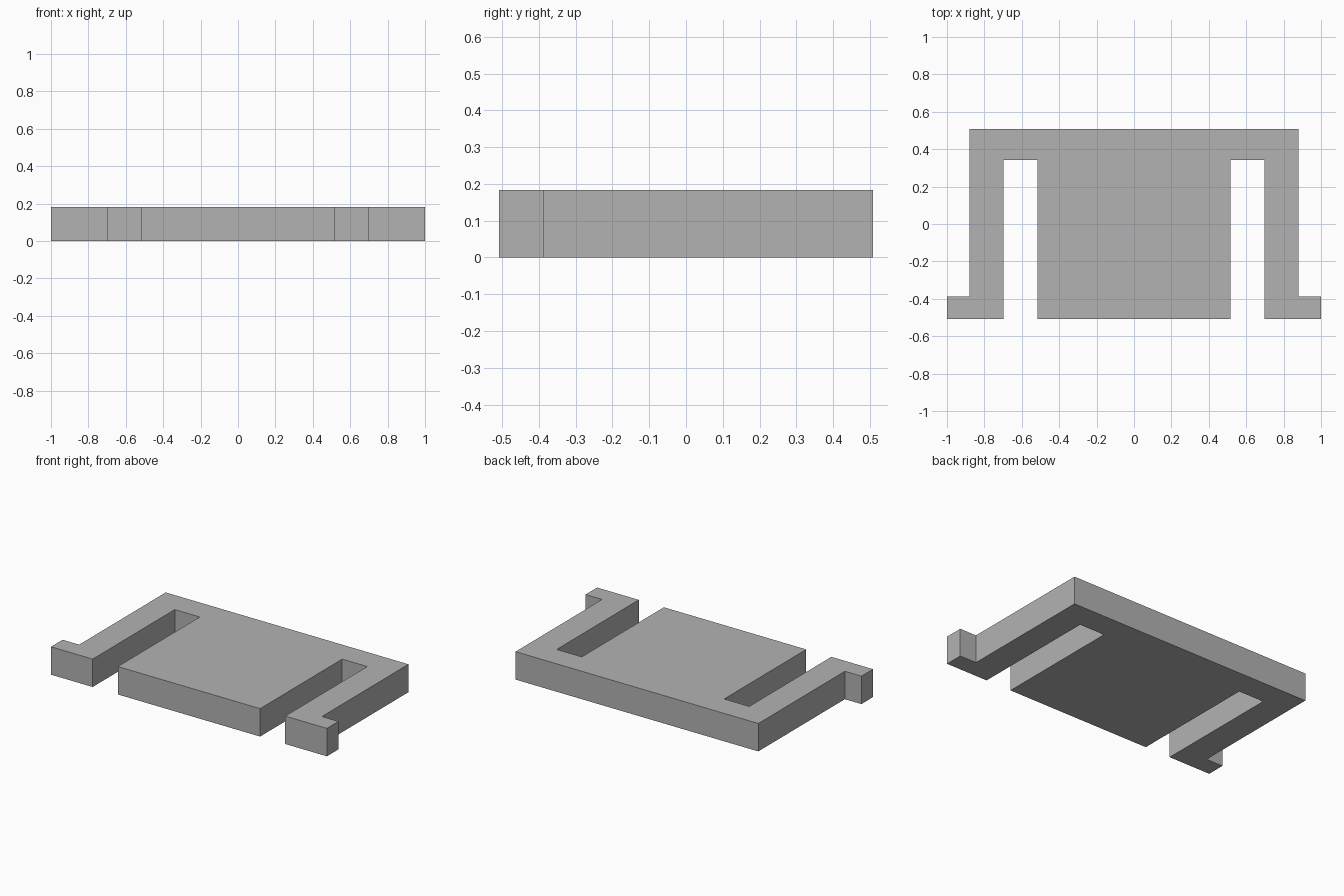
import bpy
import bmesh

cube = bpy.data.objects.get("Cube")
if cube:
    bpy.data.objects.remove(cube, do_unlink=True)

HEIGHT = 0.183
FRONT, BACK = -0.508, 0.508
SLOT_END, HOOK_BACK = 0.342, -0.388
PANEL_X, ARM_IN, ARM_OUT, HOOK_X = 0.516, 0.698, 0.88, 1.0

# Plain grey material
grey = bpy.data.materials.new("plain grey")
grey.use_nodes = True
colour = (0.45, 0.45, 0.45, 1)
grey.diffuse_color = colour
grey.node_tree.nodes["Principled BSDF"].inputs["Base Color"].default_value = colour

# Left half of the outline: centre panel, slot, spring arm and hook
half = [
    (PANEL_X, FRONT), (PANEL_X, SLOT_END),
    (ARM_IN, SLOT_END), (ARM_IN, FRONT),
    (HOOK_X, FRONT), (HOOK_X, HOOK_BACK),
    (ARM_OUT, HOOK_BACK), (ARM_OUT, BACK),
]
outline = half + [(-x, y) for x, y in reversed(half)]

# Extrude the mirrored outline into one solid clip
bm = bmesh.new()
base = bm.faces.new([bm.verts.new((x, y, 0)) for x, y in outline])
top = bmesh.ops.extrude_face_region(bm, geom=[base], use_keep_orig=True)
bmesh.ops.translate(
    bm, vec=(0, 0, HEIGHT),
    verts=[v for v in top["geom"] if isinstance(v, bmesh.types.BMVert)])
bmesh.ops.recalc_face_normals(bm, faces=bm.faces)

mesh = bpy.data.meshes.new("clip_plate")
bm.to_mesh(mesh)
bm.free()
mesh.materials.append(grey)
clip = bpy.data.objects.new("clip_plate", mesh)
bpy.context.collection.objects.link(clip)
